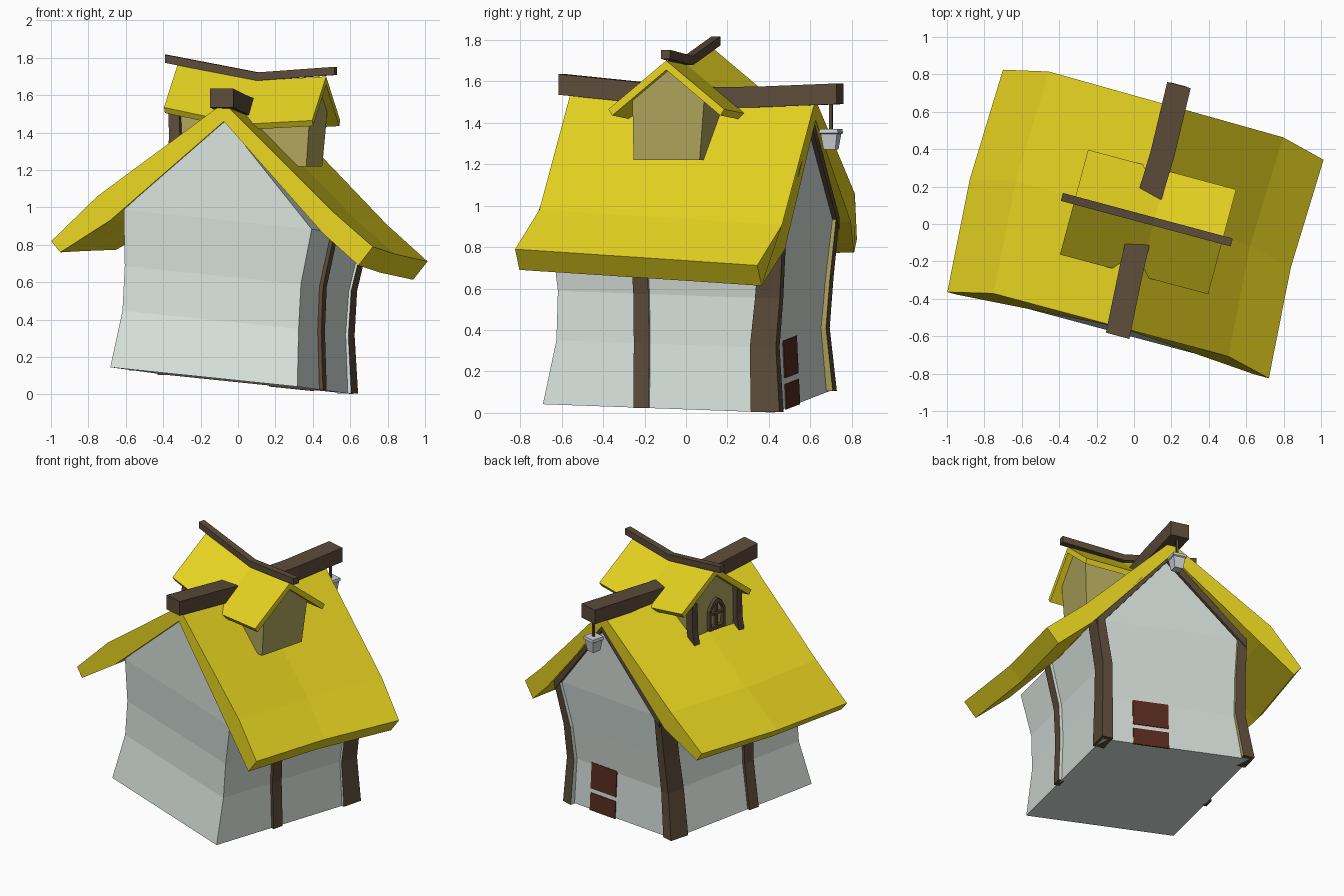
import bpy, bmesh, math
from mathutils import Vector

cube = bpy.data.objects.get("Cube")
if cube:
    bpy.data.objects.remove(cube, do_unlink=True)

YAW = math.radians(-15)      # the whole house is turned on its plot


def material(name, r, g, b):
    mat = bpy.data.materials.new(name)
    mat.use_nodes = True
    mat.diffuse_color = (r, g, b, 1)
    mat.node_tree.nodes["Principled BSDF"].inputs["Base Color"].default_value = (r, g, b, 1)
    return mat


yellow = material("roof yellow", .8, .66, .015)
plaster = material("pale plaster", .7, .77, .73)
timber = material("brown timber", .107, .072, .042)
khaki = material("khaki plank", .44, .38, .11)
maroon = material("maroon door", .1, .025, .013)
lamp_grey = material("lamp grey", .6, .64, .67)


def loft(name, rings, mat, closed_loop=False):
    """Skin a list of equal point rings, capped at both ends unless looped."""
    bm = bmesh.new()
    rows = [[bm.verts.new(p) for p in ring] for ring in rings]
    count = len(rows[0])
    pairs = list(zip(rows, rows[1:]))
    if closed_loop:
        pairs.append((rows[-1], rows[0]))
    else:
        bm.faces.new(rows[0])
        bm.faces.new(rows[-1])
    for low, high in pairs:
        for i in range(count):
            j = (i + 1) % count
            bm.faces.new((low[i], low[j], high[j], high[i]))
    bmesh.ops.remove_doubles(bm, verts=bm.verts, dist=.0005)
    bmesh.ops.recalc_face_normals(bm, faces=bm.faces)
    mesh = bpy.data.meshes.new(name)
    bm.to_mesh(mesh)
    bm.free()
    mesh.materials.append(mat)
    obj = bpy.data.objects.new(name, mesh)
    obj.rotation_euler.z = YAW
    bpy.context.collection.objects.link(obj)
    return obj


def beam(name, path, a, b, mat, scales=None):
    """Rectangular bar along a path; a and b are half widths as vectors."""
    a, b = Vector(a), Vector(b)
    scales = scales or [1] * len(path)
    rings = []
    for point, s in zip(path, scales):
        p = Vector(point)
        rings.append([p + (a * i + b * j) * s
                      for i, j in ((-1, -1), (1, -1), (1, 1), (-1, 1))])
    return loft(name, rings, mat)


def paint(obj, mat, directions):
    """Give a second colour to the faces that look along any of the directions."""
    obj.data.materials.append(mat)
    for face in obj.data.polygons:
        face.material_index = int(any(face.normal.dot(Vector(d)) > .8 for d in directions))


def lean(u, v, z):
    """The body sinks toward its left and back."""
    return (u, v, z - .1 * u - .035 * v)


# Plaster body: height, u range, v range; the last level collapses to the ridge
LEVELS = [(.07, -.55, .485, -.585, .57),
          (.38, -.5, .475, -.52, .555),
          (.62, -.49, .485, -.51, .58),
          (.92, -.49, .55, -.53, .615),
          (1.46, .065, .065, -.53, .63)]
loft("house_walls",
     [[lean(u0, v0, z), lean(u1, v0, z), lean(u1, v1, z), lean(u0, v1, z)]
      for z, u0, u1, v0, v1 in LEVELS], plaster)

# Timber posts: two back corners and one in the middle of each side
for side, label in ((-1, "right"), (1, "left")):
    corner, middle = [], []
    for z, u0, u1, v0, v1 in LEVELS[:4]:
        u = u1 if side > 0 else u0
        corner.append(lean(u - side * .02, v1 - .04, z))
        middle.append(lean(u, -.09, z))
    corner_post = beam("corner_post_" + label, corner, (.035, 0, 0), (0, .065, 0),
                       timber, [1.1, 1, .95, .9])
    side_post = beam("side_post_" + label, middle, (.02, 0, 0), (0, .038, 0), timber)
    if side < 0:
        paint(corner_post, khaki, [(1, 0, 0)])
    else:
        paint(corner_post, plaster, [(-1, 0, 0), (0, -1, 0)])
        paint(side_post, plaster, [(0, 1, 0)])

    # Rake board under the back gable
    z, u0, u1, v0, v1 = LEVELS[3]
    top = LEVELS[4]
    beam("rake_board_" + label,
         [lean(u1 if side > 0 else u0, v1, z - .03), lean(top[1], top[4], top[0] - .03)],
         (0, .02, 0), (0, 0, .03), timber)

# Main roof: profile from right eave over the ridge and back along the underside
PROFILE = [(-.87, .82), (-.63, 1.06), (.07, 1.56), (.67, .98), (.91, .79),
           (.83, .69), (.62, .86), (.07, 1.46), (-.56, .93), (-.82, .76)]


def roof_ring(t):
    ring = []
    for u, z in PROFILE:
        shift = 0 if abs(u) > .8 else .057      # the gables lean to the back
        v = (shift - .61) * (1 - t) + (shift + .605 - .012 * u) * t
        bow = -.03 * math.sin(math.pi * t) - .02 * t
        ring.append((u + bow, v, z - t * (.045 + .055 * u - .02 * u * u)))
    return ring


loft("main_roof", [roof_ring(t) for t in (0, .5, 1)], yellow)
beam("main_ridge_beam", [(.07, -.6, 1.585), (.05, -.25, 1.55), (.04, .05, 1.52),
                         (.05, .4, 1.525), (.04, .78, 1.54)],
     (.065, 0, 0), (0, 0, .05), timber)

# Dormer: stations of u and ridge height
MID = .03
STATIONS = [(-.34, 1.77), (.1, 1.68), (.48, 1.7)]
WALL_U = [-.3, .1, .44]
roof_rings, wall_rings = [], []
for (u, z), wall_u in zip(STATIONS, WALL_U):
    roof_rings.append([(u, MID + v, z + dz) for v, dz in
                       ((-.29, -.235), (0, 0), (.29, -.235),
                        (.27, -.265), (0, -.045), (-.27, -.265))])
    foot_u = wall_u * .95
    wall_rings.append([(foot_u, MID - .18, 1.22), (wall_u, MID - .18, z - .17),
                       (wall_u, MID, z - .02),
                       (wall_u, MID + .18, z - .17), (foot_u, MID + .15, 1.22)])
loft("dormer_roof", roof_rings, yellow)
loft("dormer_walls", wall_rings, khaki)
beam("dormer_ridge_beam", [(-.41, .04, 1.795), (.1, .04, 1.7), (.53, .04, 1.73)],
     (0, .022, 0), (0, 0, .022), timber)
for label, v in (("right", MID - .19), ("left", MID + .18)):
    beam("dormer_post_" + label, [(-.31, v - .03, 1.2), (-.3, v - .01, 1.38), (-.31, v, 1.57)],
         (.03, 0, 0), (0, .022, 0), timber)

# Dormer window: arched frame with crossing bars
WINDOW_V = .005
ARCH = [(-.065, -.11), (.065, -.11), (.065, .03), (.035, .085), (0, .11),
        (-.035, .085), (-.065, .03)]


def arch(u, s):
    return [(u, WINDOW_V + v * s, 1.44 + z * s) for v, z in ARCH]


loft("window_frame", [arch(-.28, 1), arch(-.32, 1), arch(-.32, .76), arch(-.28, .76)],
     timber, closed_loop=True)
beam("window_mullion", [(-.305, WINDOW_V, 1.34), (-.305, WINDOW_V, 1.54)],
     (.01, 0, 0), (0, .008, 0), timber)
beam("window_transom", [(-.305, WINDOW_V - .055, 1.44), (-.305, WINDOW_V + .055, 1.44)],
     (.01, 0, 0), (0, 0, .008), timber)

# Door panels on the back wall
for label, low, high in (("lower", .03, .15), ("upper", .18, .36)):
    beam("door_panel_" + label,
         [(.145, .573 - .05 * low, low), (.145, .573 - .05 * high, high)],
         (.125, 0, -.0125), (0, .0045, 0), maroon)

# Hanging lamp at the back end of the ridge beam
LAMP = (.04, .735)
beam("lamp_cord", [(*LAMP, 1.36), (*LAMP, 1.5)], (.007, 0, 0), (0, .007, 0), timber)
beam("lamp_body", [(*LAMP, z) for z in (1.27, 1.345, 1.35, 1.37)],
     (.045, 0, 0), (0, .045, 0), lamp_grey, [.65, .9, 1.05, 1])
